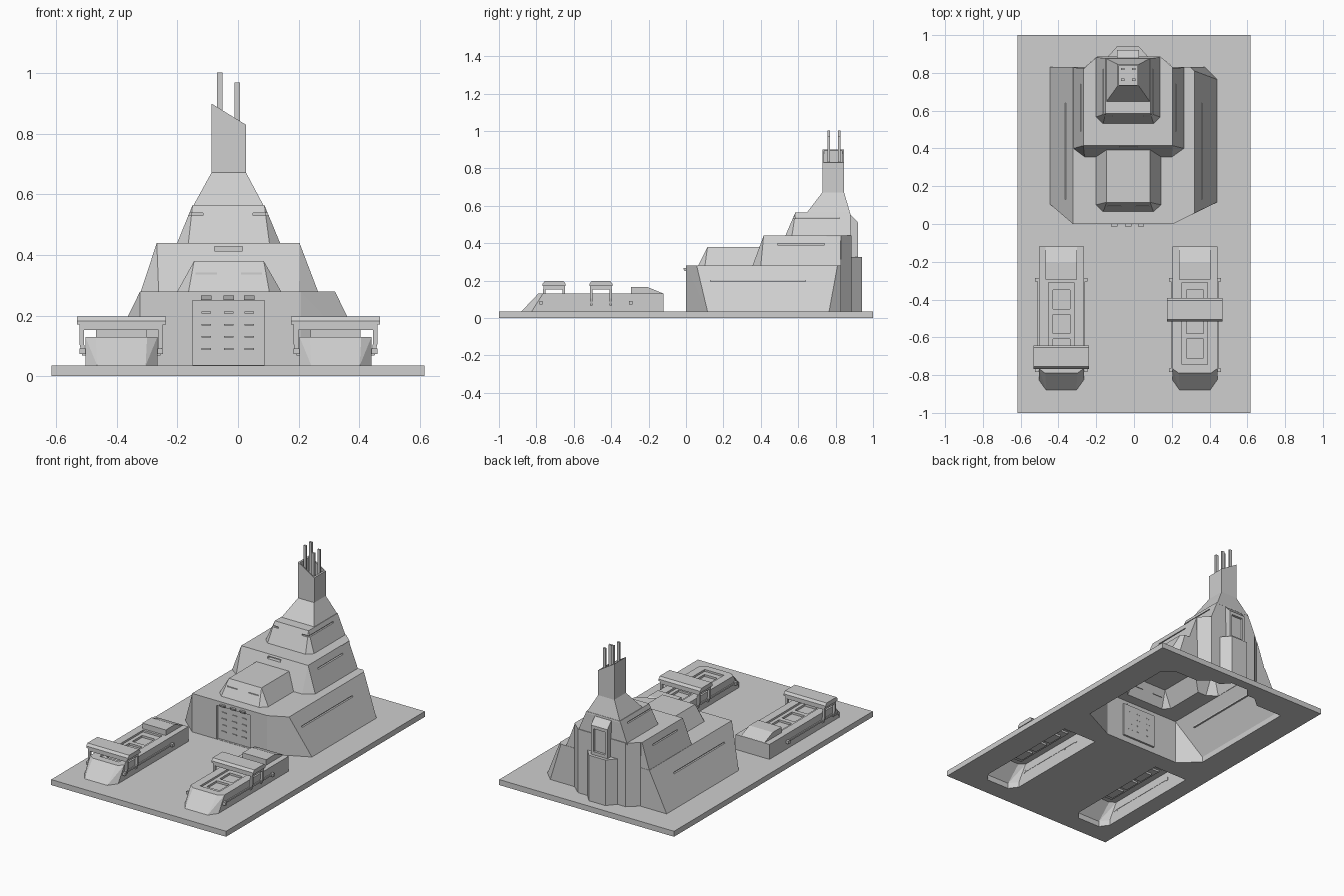
import bpy, bmesh, math

if "Cube" in bpy.data.objects:
    bpy.data.objects.remove(bpy.data.objects["Cube"])

GREY = bpy.data.materials.new("concrete_grey")
GREY.diffuse_color = (0.62, 0.62, 0.62, 1)
GREY.use_nodes = True
GREY.node_tree.nodes["Principled BSDF"].inputs["Base Color"].default_value = GREY.diffuse_color


def finish(name, bm):
    bmesh.ops.recalc_face_normals(bm, faces=bm.faces)
    me = bpy.data.meshes.new(name)
    bm.to_mesh(me)
    bm.free()
    me.materials.append(GREY)
    ob = bpy.data.objects.new(name, me)
    bpy.context.collection.objects.link(ob)
    return ob


def solid(name, pts):
    """Faceted convex block around corner points."""
    bm = bmesh.new()
    for p in pts:
        bm.verts.new(p)
    res = bmesh.ops.convex_hull(bm, input=bm.verts[:])
    bmesh.ops.delete(bm, geom=[v for v in bm.verts if not v.link_faces], context='VERTS')
    bmesh.ops.dissolve_limit(bm, angle_limit=0.01, verts=bm.verts[:], edges=bm.edges[:])
    return finish(name, bm)


def box(name, x0, x1, y0, y1, z0, z1):
    return solid(name, [(x, y, z) for x in (x0, x1) for y in (y0, y1) for z in (z0, z1)])


def prism(name, outline, z0, z1):
    bm = bmesh.new()
    face = bm.faces.new([bm.verts.new((x, y, z0)) for x, y in outline])
    ext = bmesh.ops.extrude_face_region(bm, geom=[face])
    for v in ext['geom']:
        if isinstance(v, bmesh.types.BMVert):
            v.co.z = z1
    return finish(name, bm)


def combine(ob, others, op):
    for o in others:
        m = ob.modifiers.new("bool", 'BOOLEAN')
        m.operation, m.object, m.solver = op, o, 'EXACT'
    bpy.context.view_layer.update()
    dg = bpy.context.evaluated_depsgraph_get()
    me = bpy.data.meshes.new_from_object(ob.evaluated_get(dg))
    ob.modifiers.clear()
    ob.data = me
    for o in others:
        bpy.data.objects.remove(o)


def open_bottom(ob):
    """Remove the floor so the shell is hollow underneath."""
    bm = bmesh.new()
    bm.from_mesh(ob.data)
    floor = [f for f in bm.faces if all(v.co.z < 0.0355 for v in f.verts)]
    bmesh.ops.delete(bm, geom=floor, context='FACES')
    bm.to_mesh(ob.data)
    bm.free()


def at(z, xy):
    return [(x, y, z) for x, y in xy]


G = 0.035  # ground slab height

# --- main building: stacked tiers joined into one shell
hull = solid("command_building",
             at(G, [(-.445, .105), (-.323, 0), (.206, 0), (.44, .115), (.44, .765), (.375, .83), (-.445, .83)]) +
             at(.28, [(-.323, 0), (.206, 0), (.32, .057), (.32, .81), (.30, .83), (-.323, .83)]))
tiers = [
    # second tier
    solid("tier_two",
          at(.2, [(-.31, .4), (.25, .4), (.25, .82), (-.31, .82)]) +
          at(.28, [(-.321, .40), (-.262, .356), (.202, .356), (.264, .40), (.264, .828), (-.321, .828)]) +
          at(.44, [(-.268, .415), (.203, .415), (.203, .825), (-.268, .825)])),
    # front annex
    solid("annex",
          at(.27, [(-.206, .10), (-.165, .06), (.105, .06), (.148, .10), (.148, .45), (-.206, .45)]) +
          at(.38, [(-.145, .115), (.085, .115), (.085, .45), (-.145, .45)])),
    # third tier
    solid("tier_three",
          at(.43, [(-.205, .565), (-.165, .527), (.105, .527), (.143, .565), (.143, .882), (-.205, .882)]) +
          at(.565, [(-.15, .585), (.087, .585), (.087, .878), (-.15, .878)])),
    # spire and tower
    solid("spire",
          at(.555, [(-.152, .64), (.089, .64), (.089, .879), (-.152, .879)]) +
          at(.673, [(-.087, .73), (.026, .73), (.026, .845), (-.087, .845)])),
    solid("tower",
          at(.66, [(-.0875, .7295), (.0265, .7295), (.0265, .8455), (-.0875, .8455)]) +
          [(x, y, z) for x, z in ((-.0875, .90), (.0265, .83)) for y in (.7295, .8455)]),
    # rear blocks
    prism("rear_block", [(-.26, .75), (.205, .75), (.205, .829), (.14, .886), (-.195, .886), (-.26, .829)], G, .44),
    prism("rear_buttress", [(-.138, .8), (.074, .8), (.074, .886), (.026, .94), (-.09, .94), (-.138, .886)], G, .325),
    solid("rear_upper_buttress",
          [(x, y, z) for x in (-.09, .026) for y, z in ((.8, .3), (.92, .3), (.92, .51), (.88, .552), (.8, .552))]),
]
combine(hull, tiers, 'UNION')

cuts = [
    box("door_cut", -.15, .087, -.02, .012, .0365, .25),
    box("front_vent_cut", -.077, .015, .33, .43, .413, .428),
    box("rear_panel_cut", -.072, .008, .905, .95, .345, .49),
    solid("tower_cut", [(x, y, z) for x in (-.08, .019) for y in (.737, .838) for z in (.79, .95)]),
]
# long panel grooves on both flanks: (z, left x, right x, y start, y end)
for z, xl, xr, y0, y1 in [(.2, -.363, .359, .13, .64), (.395, -.283, .219, .49, .74), (.535, -.163, .10, .57, .82)]:
    for x, s in ((xl, -1), (xr, 1)):
        a, b = x - s * .009, x + s * .03
        cuts.append(box("groove", a, b, y0, y1, z - .004, z + .004))
# short grooves on the third tier and annex fronts
for x0, x1 in ((-.17, -.115), (.05, .105)):
    cuts.append(box("groove", x0, x1, .54, .582, .531, .539))
for x0, x1 in ((-.14, -.07), (.01, .08)):
    cuts.append(box("groove", x0, x1, .05, .098, .336, .343))
combine(hull, cuts, 'DIFFERENCE')
open_bottom(hull)

# door slots and lamps above the door
for x in (-.105, -.031, .037):
    for z in (.09, .13, .17, .21):
        box("door_slot", x - .016, x + .016, .007, .0125, z - .003, z + .003)
    solid("door_lamp", [(x + dx, y, z) for dx in (-.017, .017)
                        for y, z in ((.004, .252), (.004, .266), (-.014, .266), (-.009, .252))])

# antennas
for x, top in ((-.06, 1.002), (-.002, .97)):
    for y in (.763, .82):
        box("antenna", x - .009, x + .009, y - .006, y + .006, .785, top)

# --- side bunkers with a sliding gantry each
holes = [prism("hole", [(-.323, 0), (.206, 0), (.44, .115), (.44, .765), (.375, .83), (.205, .83), (.14, .886),
                        (.074, .886), (.026, .94), (-.09, .94), (-.138, .886), (-.195, .886), (-.26, .83),
                        (-.445, .83), (-.445, .105)], -.05, .1)]


def bunker(cx, gy):
    foot = [(cx - .119, -.12), (cx - .119, -.825), (cx - .08, -.88),
            (cx + .08, -.88), (cx + .119, -.825), (cx + .119, -.12)]
    holes.append(prism("hole", foot, -.05, .1))
    body = solid("bunker_body", at(G, foot) +
                 at(.13, [(cx + s * x, y) for s in (-1, 1) for x, y in ((.119, -.12), (.119, -.765), (.085, -.79))]))
    roof = solid("bunker_rear_roof", [(cx + x, y, z) for x in (-.083, .083)
                 for y, z in ((-.295, .12), (-.295, .165), (-.205, .165), (-.122, .131), (-.122, .12))])
    combine(body, [roof], 'UNION')
    # roof trough with three deeper cells
    wells = [box("trough", cx - .068, cx + .068, -.745, -.31, .118, .15)]
    for y in (-.66, -.53, -.40):
        wells.append(box("cell", cx - .045, cx + .045, y - .05, y + .05, .105, .15))
    combine(body, wells, 'DIFFERENCE')
    open_bottom(body)
    # gantry beam
    solid("gantry_cover", [(cx + x, gy + s * y, z) for x in (-.147, .147) for s in (-1, 1)
                           for y, z in ((.062, .17), (.062, .182), (.05, .197))])
    box("gantry_beam", cx - .138, cx + .138, gy - .058, gy + .058, .153, .171)
    for s in (-1, 1):
        # gantry legs
        for dy in (-.052, .052):
            y = gy + dy
            solid("gantry_leg", [(cx + s * x, y + d, z) for d in (-.007, .007)
                                 for x, z in ((.123, .155), (.138, .155), (.138, .105), (.123, .105))])
            solid("gantry_foot", [(cx + s * x, y + d, z) for d in (-.007, .007)
                                  for x, z in ((.123, .106), (.138, .106), (.129, .09), (.129, .068), (.118, .068))])
        # side rail with end stops
        a, b = sorted((cx + s * .117, cx + s * .126))
        box("side_rail", a, b, -.775, -.295, .077, .087)
        a, b = sorted((cx + s * .117, cx + s * .138))
        for y in (-.775, -.295):
            box("rail_stop", a, b, y - .009, y + .009, .073, .092)


bunker(-.385, -.705)
bunker(.322, -.455)

# --- ground slab, open under the buildings
slab = box("ground_slab", -.616, .616, -1, 1, 0, G)
combine(slab, holes, 'DIFFERENCE')
